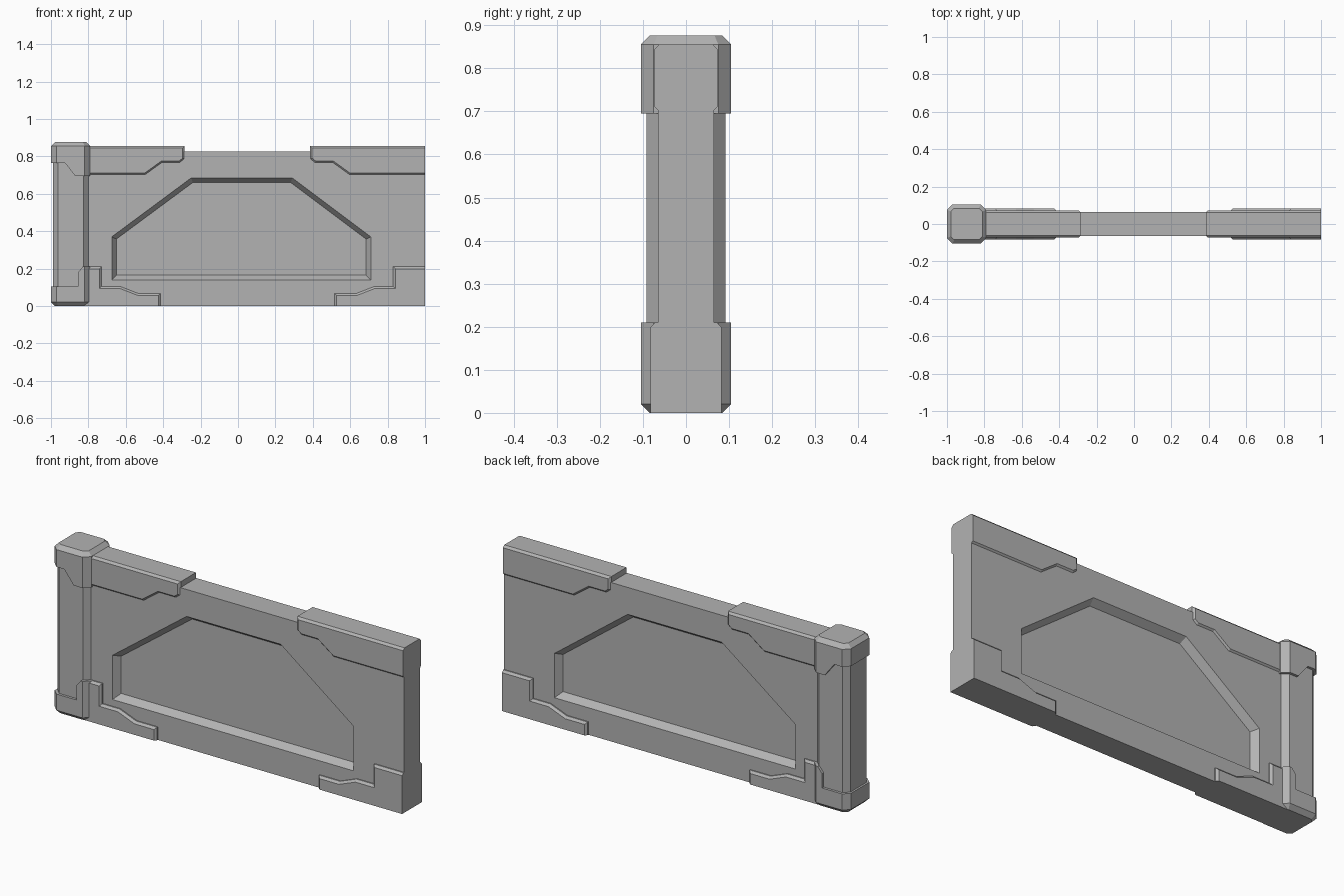
import bpy, bmesh

cube = bpy.data.objects.get("Cube")
if cube:
    bpy.data.objects.remove(cube, do_unlink=True)

GREY = (0.45, 0.45, 0.45, 1)
mat = bpy.data.materials.new("plain grey")
mat.use_nodes = True
mat.diffuse_color = GREY
mat.node_tree.nodes["Principled BSDF"].inputs["Base Color"].default_value = GREY

MID = 0.05       # centre line of the panel, which is mirrored about it
WALL_Y = 0.065   # half thickness of the panel


def loft(bm, loop_a, ya, loop_b, yb):
    """Solid between two matching x-z outlines at two depths."""
    a = [bm.verts.new((x, ya, z)) for x, z in loop_a]
    b = [bm.verts.new((x, yb, z)) for x, z in loop_b]
    bm.faces.new(a)
    bm.faces.new(b[::-1])
    for i in range(len(a)):
        j = (i + 1) % len(a)
        bm.faces.new((a[j], a[i], b[i], b[j]))
    bmesh.ops.recalc_face_normals(bm, faces=bm.faces)


def chamfer(bm, rule, width):
    """Flat bevel on the edges whose two end points satisfy the rule."""
    edges = [e for e in bm.edges if rule(e.verts[0].co, e.verts[1].co)]
    bmesh.ops.bevel(bm, geom=edges, offset=width, segments=1,
                    profile=0.5, affect='EDGES')


def finish(bm, name):
    bmesh.ops.recalc_face_normals(bm, faces=bm.faces)
    mesh = bpy.data.meshes.new(name)
    bm.to_mesh(mesh)
    bm.free()
    mesh.materials.append(mat)
    obj = bpy.data.objects.new(name, mesh)
    bpy.context.collection.objects.link(obj)
    return obj


def prism(outline, half):
    bm = bmesh.new()
    loft(bm, outline, -half, outline, half)
    return bm


def rect(x0, x1, z0, z1):
    return [(x0, z0), (x1, z0), (x1, z1), (x0, z1)]


def near(a, b):
    return abs(a - b) < 1e-4


# Panel with a tapered recess on both faces
panel = finish(prism(rect(-0.9, 1, 0, 0.825), WALL_Y), "wall_panel")
rim = [(-0.675, 0.14), (0.71, 0.14), (0.71, 0.37),
       (0.29, 0.685), (-0.25, 0.685), (-0.675, 0.37)]
floor = [(-0.65, 0.165), (0.685, 0.165), (0.685, 0.358),
         (0.282, 0.66), (-0.242, 0.66), (-0.65, 0.358)]
DEPTH, OVER = 0.035, 0.3
flared = [(p + (p - q) * OVER, r + (r - s) * OVER)
          for (p, r), (q, s) in zip(rim, floor)]
bm = bmesh.new()
for side in (-1, 1):
    loft(bm, floor, side * (WALL_Y - DEPTH), flared, side * (WALL_Y + DEPTH * OVER))
cutter = finish(bm, "recess_cutter")
cutter.hide_render = True
cut = panel.modifiers.new("recess", 'BOOLEAN')
cut.operation, cut.object, cut.solver = 'DIFFERENCE', cutter, 'EXACT'
bpy.context.view_layer.objects.active = panel
bpy.ops.object.modifier_apply(modifier=cut.name)
bpy.data.objects.remove(cutter, do_unlink=True)

# Stepped armour plates wrapping the panel's corners, mirrored left and right
top_plate = [(-0.9, 0.70), (-0.495, 0.70), (-0.405, 0.765), (-0.31, 0.765),
             (-0.285, 0.785), (-0.285, 0.855), (-0.9, 0.855)]
bottom_plate = [(-0.9, 0), (-0.415, 0), (-0.415, 0.068), (-0.535, 0.068),
                (-0.63, 0.105), (-0.73, 0.105), (-0.73, 0.21), (-0.9, 0.21)]
for name, outline, half in (("top_plate", top_plate, 0.073),
                            ("bottom_plate", bottom_plate, 0.082)):
    for side, flip in (("right", 1), ("left", -1)):
        pts = [(MID + flip * (x - MID), z) for x, z in outline]
        end = -0.9 if flip == 1 else 1
        bm = prism(pts, half)
        # soften the face outline, but not the outer end or the ground edge
        chamfer(bm, lambda a, b: near(a.y, b.y)
                and not (near(a.x, end) and near(b.x, end))
                and not (near(a.z, 0) and near(b.z, 0)), 0.011)
        finish(bm, side + "_" + name)


# Post: octagonal column with a stepped cap and foot
def post_part(name, outline, half, corner, rim_z=None):
    xs = [p[0] for p in outline]
    lo, hi = min(xs), max(xs)
    bm = prism(outline, half)
    chamfer(bm, lambda a, b: near(a.y, b.y) and near(a.x, b.x)
            and (near(a.x, lo) or near(a.x, hi)), corner)
    if rim_z is not None:
        chamfer(bm, lambda a, b: near(a.z, rim_z) and near(b.z, rim_z), 0.021)
    finish(bm, name)


post_part("post_column", rect(-0.99, -0.80, 0.05, 0.80), 0.092, 0.027)
post_part("post_cap", [(-1, 0.765), (-0.925, 0.765), (-0.87, 0.695),
                       (-0.79, 0.695), (-0.79, 0.876), (-1, 0.876)],
          0.105, 0.03, 0.876)
post_part("post_foot", [(-1, 0), (-0.79, 0), (-0.79, 0.21), (-0.83, 0.21),
                        (-0.855, 0.18), (-0.855, 0.105), (-1, 0.105)],
          0.105, 0.03, 0)
